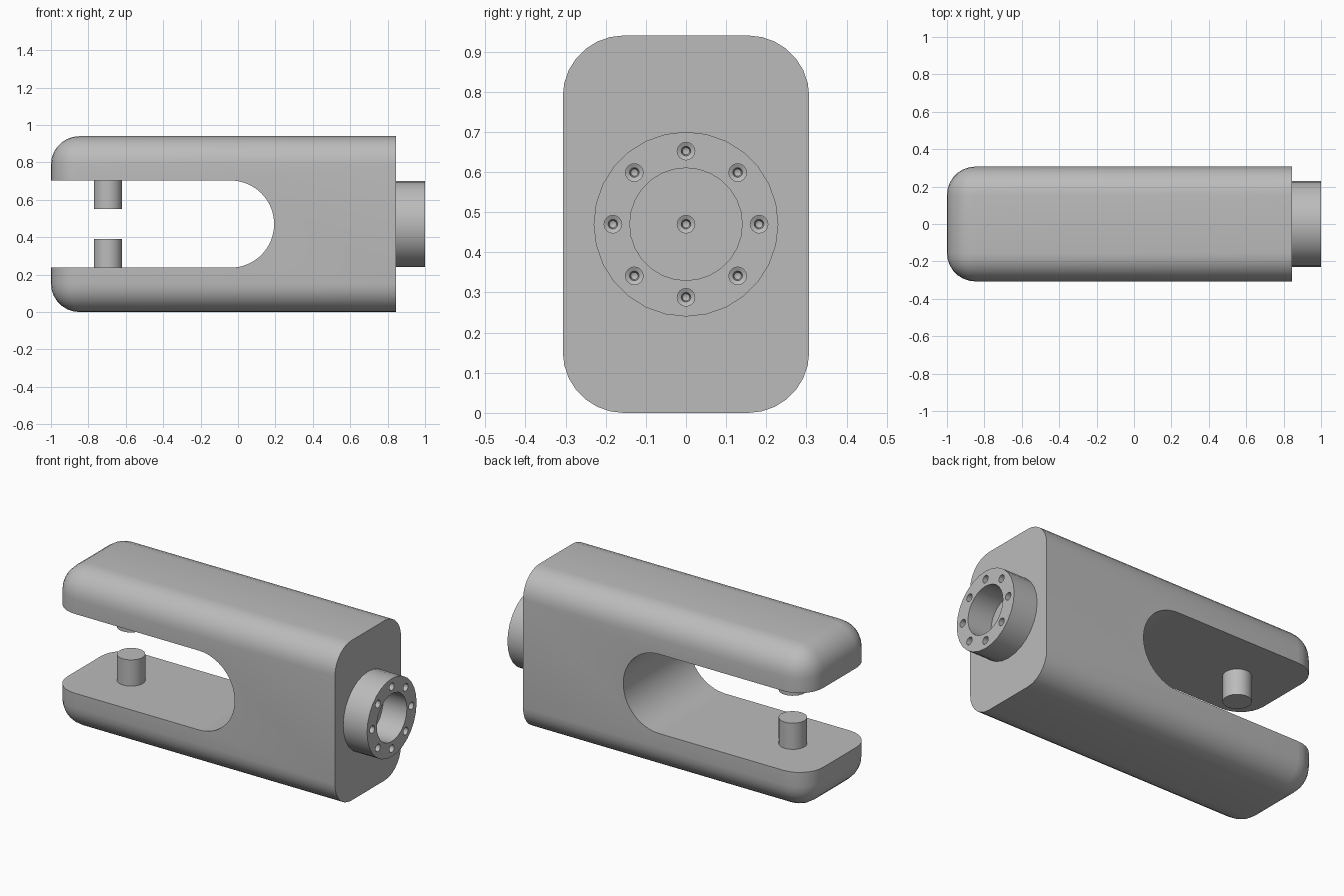
import bpy, bmesh, math
from mathutils import Matrix, Vector

if "Cube" in bpy.data.objects:
    bpy.data.objects.remove(bpy.data.objects["Cube"], do_unlink=True)

GREY = (0.5, 0.5, 0.5, 1)
metal = bpy.data.materials.new("plain grey metal")
metal.use_nodes = True
metal.diffuse_color = GREY
metal.node_tree.nodes["Principled BSDF"].inputs["Base Color"].default_value = GREY

MID = 0.47        # height of the centre line
FACE = 0.845      # flat end of the body
ARM = 0.237       # thickness of each fork arm


def to_object(bm, name):
    bmesh.ops.recalc_face_normals(bm, faces=bm.faces)
    mesh = bpy.data.meshes.new(name)
    bm.to_mesh(mesh)
    bm.free()
    mesh.materials.append(metal)
    obj = bpy.data.objects.new(name, mesh)
    bpy.context.collection.objects.link(obj)
    return obj


def activate(obj):
    bpy.ops.object.select_all(action='DESELECT')
    obj.select_set(True)
    bpy.context.view_layer.objects.active = obj


def cut(obj, cutter):
    mod = obj.modifiers.new("cut", 'BOOLEAN')
    mod.operation = 'DIFFERENCE'
    mod.solver = 'EXACT'
    mod.object = cutter
    activate(obj)
    bpy.ops.object.modifier_apply(modifier=mod.name)
    bpy.data.objects.remove(cutter, do_unlink=True)


def smooth(obj):
    activate(obj)
    bpy.ops.object.shade_smooth_by_angle(angle=math.radians(35))


def lathe(bm, profile, sides, y=0, z=MID):
    """Turn (x, radius) points around an axis along x."""
    verts = [bm.verts.new((x, y, z + r)) for x, r in profile]
    edges = [bm.edges.new(pair) for pair in zip(verts, verts[1:])]
    bmesh.ops.spin(bm, geom=verts + edges, cent=(0, y, z), axis=(1, 0, 0),
                   angle=math.tau, steps=sides, use_merge=True)
    bmesh.ops.remove_doubles(bm, verts=bm.verts, dist=0.0005)


def screw_hole(bm, x, y, z):
    lathe(bm, [(x + 0.02, 0), (x + 0.02, 0.022), (x - 0.04, 0.022),
               (x - 0.045, 0.012), (x - 0.06, 0.009), (x - 0.065, 0)], 16, y, z)


# Body: block rounded everywhere except around its flat end
bm = bmesh.new()
bmesh.ops.create_cube(bm, size=1, matrix=Matrix.Translation(((FACE - 1) / 2, 0, MID))
                      @ Matrix.Diagonal((1 + FACE, 0.614, 2 * MID, 1)))
rounded = [e for e in bm.edges if min(v.co.x for v in e.verts) < 0]
bmesh.ops.bevel(bm, geom=rounded, offset=0.152, segments=7, profile=0.5,
                affect='EDGES', clamp_overlap=True)
body = to_object(bm, "fork_body")

# Round-ended slot between the arms
bm = bmesh.new()
radius = MID - ARM
outline = [Vector((-1.2, -0.5, MID - radius))]
for i in range(33):
    a = math.pi * (i / 32 - 0.5)
    outline.append(Vector((-0.04 + radius * math.cos(a), -0.5, MID + radius * math.sin(a))))
outline.append(Vector((-1.2, -0.5, MID + radius)))
side = bm.faces.new([bm.verts.new(p) for p in outline])
swept = bmesh.ops.extrude_face_region(bm, geom=[side])["geom"]
bmesh.ops.translate(bm, vec=(0, 1, 0), verts=[g for g in swept if isinstance(g, bmesh.types.BMVert)])
cut(body, to_object(bm, "slot_cutter"))

# Central screw hole at the bottom of the flange bore
bm = bmesh.new()
screw_hole(bm, FACE, 0, MID)
cut(body, to_object(bm, "centre_hole_cutter"))
smooth(body)

# Flange ring with a circle of screw holes
bm = bmesh.new()
lathe(bm, [(FACE, 0.14), (FACE, 0.23), (1, 0.23), (1, 0.14), (FACE, 0.14)], 28)
flange = to_object(bm, "flange_ring")
bm = bmesh.new()
for i in range(8):
    a = math.tau * i / 8
    screw_hole(bm, 1, 0.182 * math.cos(a), MID + 0.182 * math.sin(a))
cut(flange, to_object(bm, "bolt_hole_cutter"))
smooth(flange)

# Facing pins on the inside of the arms
for name, z in (("lower_pin", ARM + 0.077), ("upper_pin", 2 * MID - ARM - 0.074)):
    bm = bmesh.new()
    bmesh.ops.create_cone(bm, cap_ends=True, segments=24, radius1=0.076, radius2=0.076,
                          depth=0.154, matrix=Matrix.Translation((-0.695, 0, z)))
    smooth(to_object(bm, name))
